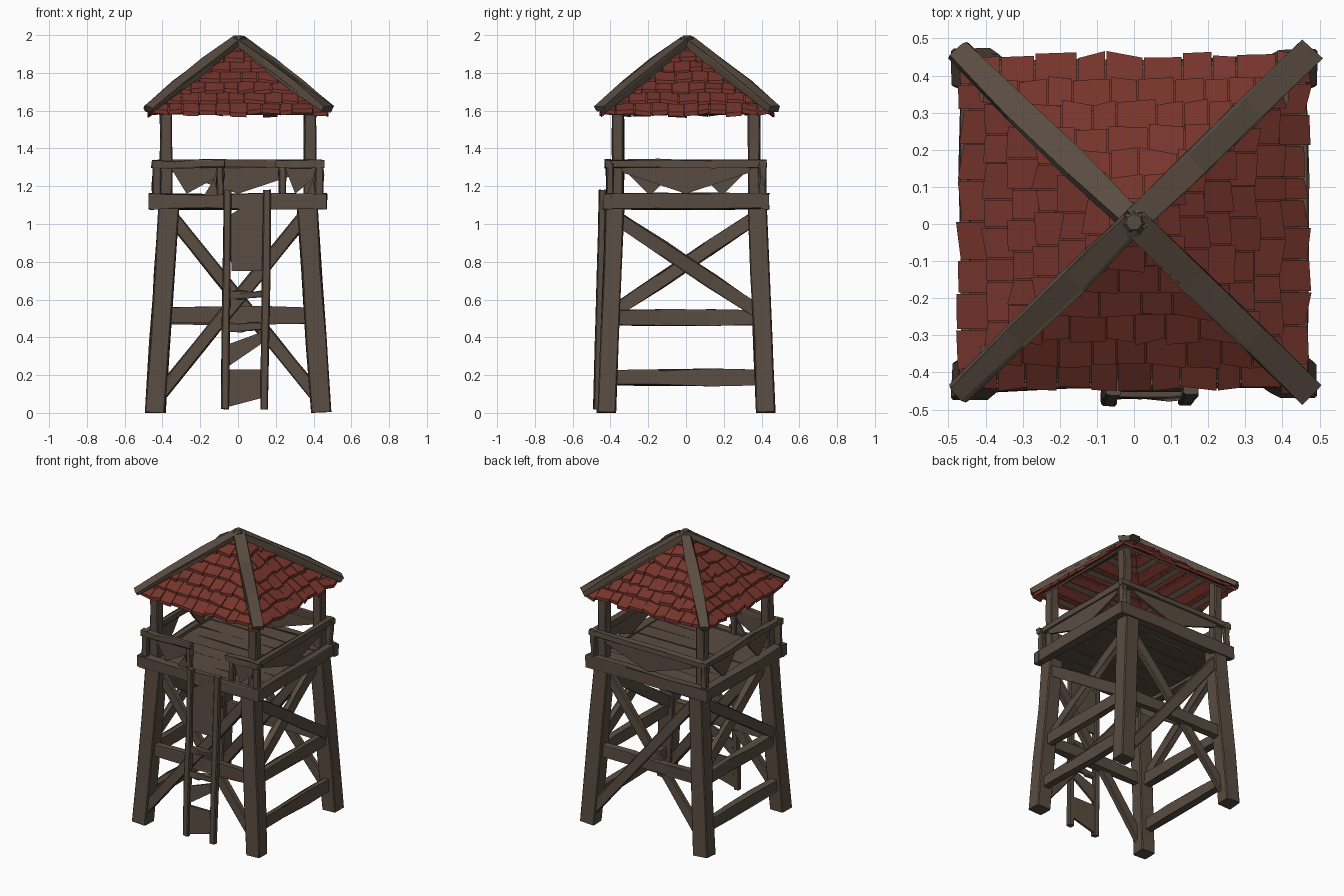
import bpy, bmesh, random
from mathutils import Vector, Matrix

random.seed(4)
old = bpy.data.objects.get("Cube")
if old:
    bpy.data.objects.remove(old, do_unlink=True)


def material(name, rgb):
    m = bpy.data.materials.new(name)
    m.use_nodes = True
    m.diffuse_color = (*rgb, 1)
    bsdf = m.node_tree.nodes["Principled BSDF"]
    bsdf.inputs["Base Color"].default_value = (*rgb, 1)
    bsdf.inputs["Roughness"].default_value = 0.9
    return m


wood = material("weathered wood", (0.101, 0.073, 0.053))
red = material("red roof tile", (0.180, 0.035, 0.025))
X, Y, Z = Vector((1, 0, 0)), Vector((0, 1, 0)), Vector((0, 0, 1))


def finish(name, bm, mat):
    bmesh.ops.recalc_face_normals(bm, faces=bm.faces)
    me = bpy.data.meshes.new(name)
    bm.to_mesh(me)
    bm.free()
    me.materials.append(mat)
    ob = bpy.data.objects.new(name, me)
    bpy.context.collection.objects.link(ob)
    return ob


def beam(name, a, b, width, thick, normal=Y, rough=0.004, bevel=0.006):
    """Hewn timber from a to b; thick is measured along normal."""
    a, b = Vector(a), Vector(b)
    d = (b - a).normalized()
    side = Vector(normal).cross(d).normalized()
    n = d.cross(side)
    rot = Matrix((side, n, d)).transposed()
    bm = bmesh.new()
    bmesh.ops.create_cube(bm, size=1)
    lengthwise = [e for e in bm.edges if abs(e.verts[0].co.z - e.verts[1].co.z) > 0.5]
    bmesh.ops.subdivide_edges(bm, edges=lengthwise, cuts=2)
    for v in bm.verts:
        p = Vector((v.co.x * width, v.co.y * thick, v.co.z * (b - a).length))
        p += Vector([random.uniform(-rough, rough) for _ in range(3)])
        v.co = rot @ p + (a + b) / 2
    if bevel:
        long_edges = [e for e in bm.edges if e.calc_face_angle(0) > 0.6
                      and abs((e.verts[0].co - e.verts[1].co).normalized().dot(d)) > 0.8]
        bmesh.ops.bevel(bm, geom=long_edges, offset=bevel, segments=1, affect='EDGES')
    for v in bm.verts:
        v.co.z = max(v.co.z, 0)
    return finish(name, bm, wood)


def plate(name, points, push):
    """Flat board from an outline, given depth along push."""
    bm = bmesh.new()
    f = bm.faces.new([bm.verts.new(p) for p in points])
    ext = bmesh.ops.extrude_face_region(bm, geom=[f])["geom"]
    for v in ext:
        if isinstance(v, bmesh.types.BMVert):
            v.co += Vector(push)
    return finish(name, bm, wood)


def leg_at(sx, sy, z):
    return Vector((sx * (0.439 - 0.066 * z), sy * (0.422 - 0.042 * z), z))


# Legs and upper posts
for sx in (-1, 1):
    for sy in (-1, 1):
        beam("leg", leg_at(sx, sy, 0), leg_at(sx, sy, 1.12), 0.106, 0.098, rough=0.004, bevel=0.006)
        beam("roof_post", (sx * 0.381, sy * 0.36, 1.1), (sx * 0.381, sy * 0.36, 1.64), 0.064, 0.062)
        beam("rail_corner_post", (sx * 0.43, sy * 0.405, 1.14), (sx * 0.43, sy * 0.405, 1.32), 0.042, 0.036)

# Front and back bracing: one tall cross and a middle bar
for sy in (-1, 1):
    beam("middle_bar", leg_at(-1, sy, 0.515), leg_at(1, sy, 0.515), 0.083, 0.045)
    for sx in (-1, 1):
        off = Y * 0.019 * sx
        beam("tall_brace", leg_at(sx, sy, 0.07) + off, leg_at(-sx, sy, 1.06) + off, 0.07, 0.036)

# Side bracing: an upper cross with two bars
for sx in (-1, 1):
    for z in (0.505, 0.187):
        beam("side_bar", leg_at(sx, -1, z), leg_at(sx, 1, z), 0.077, 0.045, X)
    for sy in (-1, 1):
        off = X * 0.018 * sy
        beam("side_brace", leg_at(sx, sy, 0.525) + off, leg_at(sx, -sy, 1.04) + off, 0.066, 0.036, X)

# Platform frame and plank floor
for s in (-1, 1):
    beam("platform_beam", (-0.471, s * 0.415, 1.12), (0.471, s * 0.415, 1.12), 0.082, 0.05)
    beam("platform_side_beam", (s * 0.44, -0.437, 1.12), (s * 0.44, 0.437, 1.12), 0.08, 0.05, X)
planks = 7
for i in range(planks):
    y = -0.4 + 0.8 * (i + 0.5) / planks
    z = 1.124 + random.uniform(-0.004, 0.004)
    beam("floor_plank", (-0.43, y, z), (0.43, y, z), 0.044, 0.114, rough=0.003, bevel=0.004)

# Railings with broken boards beneath; the front is open at the ladder
RAIL = 1.318
beam("back_rail", (-0.455, 0.41, RAIL), (0.455, 0.41, RAIL), 0.04, 0.035)
beam("front_rail_right", (-0.458, -0.41, RAIL), (-0.07, -0.41, RAIL), 0.04, 0.035)
beam("front_rail_left", (0.2, -0.41, RAIL), (0.455, -0.41, RAIL), 0.04, 0.035)
for x in (-0.095, 0.235):
    beam("gate_post", (x, -0.4, 1.14), (x, -0.4, RAIL), 0.038, 0.035)
for s in (-1, 1):
    beam("side_rail", (s * 0.425, -0.428, RAIL), (s * 0.425, 0.425, RAIL), 0.04, 0.035, X)

sagging = [(-0.36, 1.32), (0.36, 1.32), (0.33, 1.27), (0, 1.16), (-0.33, 1.27)]
plate("left_board", [(0.415, u, z) for u, z in sagging], X * 0.015)
plate("back_board", [(u, 0.4, z) for u, z in sagging], Y * 0.015)
for s in (-1, 1):
    torn = [(s * 0.36, 1.32), (s * 0.04, 1.32), (s * 0.12, 1.22), (s * 0.19, 1.15)]
    plate("right_board", [(-0.43, u, z) for u, z in torn], X * 0.015)
for middle, half in ((-0.23, 0.14), (0.33, 0.09)):
    hang = [(-half, 1.32), (half, 1.32), (half * 0.75, 1.24), (-half * 0.3, 1.16)]
    stub = [(half * 0.35, 1.15), (half * 0.9, 1.15), (half * 0.75, 1.24)]
    for outline in (hang, stub):
        plate("front_board", [(u + middle, -0.41, z) for u, z in outline], Y * 0.015)


# Ladder
def ladder_y(z):
    return -0.472 + 0.026 * z


for xb, xt in ((-0.07, -0.055), (0.14, 0.155)):
    beam("ladder_stile", (xb, ladder_y(0), 0.02), (xt, ladder_y(1.18), 1.18), 0.042, 0.038, rough=0.003)
for z in (0.45, 0.62):
    beam("ladder_rung", (-0.06, ladder_y(z), z), (0.145, ladder_y(z), z + 0.01), 0.038, 0.026)
ladder_boards = (
    [(-0.035, 0.75), (0.14, 0.75), (0.16, 1.17), (-0.04, 1.05)],
    [(-0.06, 0.03), (0.13, 0.08), (0.13, 0.23), (-0.06, 0.23)],
    [(-0.06, 0.24), (0.13, 0.37), (0.13, 0.43), (-0.06, 0.36)],
)
for board in ladder_boards:
    plate("ladder_board", [(x, ladder_y(z), z) for x, z in board], Y * 0.015)

# Roof: overlapping tile courses on four slopes
STRETCH = Matrix.Diagonal((1, 0.965, 1))
SHIFT = Y * 0.005


def slope_point(u, d, lift, turn):
    p = Vector((u, -d, 1.965 - 0.82 * d + lift))
    return STRETCH @ (Matrix.Rotation(turn, 3, 'Z') @ p) + SHIFT


EAVE, COURSES = 0.472, 7
step = EAVE / COURSES
tiles, lining = bmesh.new(), bmesh.new()
for k in range(4):
    turn = k * 1.5707963
    tri = [slope_point(u, d, -0.016, turn) for u, d in ((-0.44, 0.44), (0.44, 0.44), (0, 0))]
    lining.faces.new([lining.verts.new(p) for p in tri])
    for c in range(COURSES):
        low, high = step * (c + 1), max(step * c - 0.012, 0.002)
        u = -low
        while u < low - 0.005:
            w = random.uniform(0.06, 0.115)
            right = low if u + w > low - 0.035 else u + w
            ends = [low + random.uniform(-0.015, 0.008) for _ in range(2)]
            lift = random.uniform(0.012, 0.024)
            gap = 0.002
            corners = [(u + gap, ends[0], lift), (right - gap, ends[1], lift + random.uniform(-0.005, 0.005)),
                       (max(-high, min(high, right - gap)), high, 0.0),
                       (max(-high, min(high, u + gap)), high, 0.0)]
            top = [tiles.verts.new(slope_point(a, d, h, turn)) for a, d, h in corners]
            bot = [tiles.verts.new(slope_point(a, d, h - 0.022, turn)) for a, d, h in corners]
            tiles.faces.new(top)
            tiles.faces.new(bot[::-1])
            for i in range(4):
                j = (i + 1) % 4
                tiles.faces.new((top[j], top[i], bot[i], bot[j]))
            u = right
    # Battens under the slope
    for d in (0.12, 0.22, 0.32, 0.42):
        beam("roof_batten", slope_point(-d, d, -0.026, turn), slope_point(d, d, -0.026, turn),
             0.014, 0.035, slope_point(0, 1, 0, turn) - slope_point(0, 0, 0, turn), 0.002, 0)
finish("roof_tiles", tiles, red)
finish("roof_lining", lining, red)

# Hip beams and the faceted cap at the peak
for sx in (-1, 1):
    for sy in (-1, 1):
        a = Vector((sx * 0.474, sy * 0.46, 1.609)) + SHIFT
        b = Vector((0, 0, 1.977)) + SHIFT
        across = Z.cross(b - a).normalized()
        beam("hip_beam", a, b, 0.036, 0.068, across, 0.004, 0.01)
cap = bmesh.new()
bmesh.ops.create_cone(cap, cap_ends=True, segments=7, radius1=0.055, radius2=0.022, depth=0.05,
                      matrix=Matrix.Translation((0, 0.005, 1.974)))
finish("peak_cap", cap, wood)
